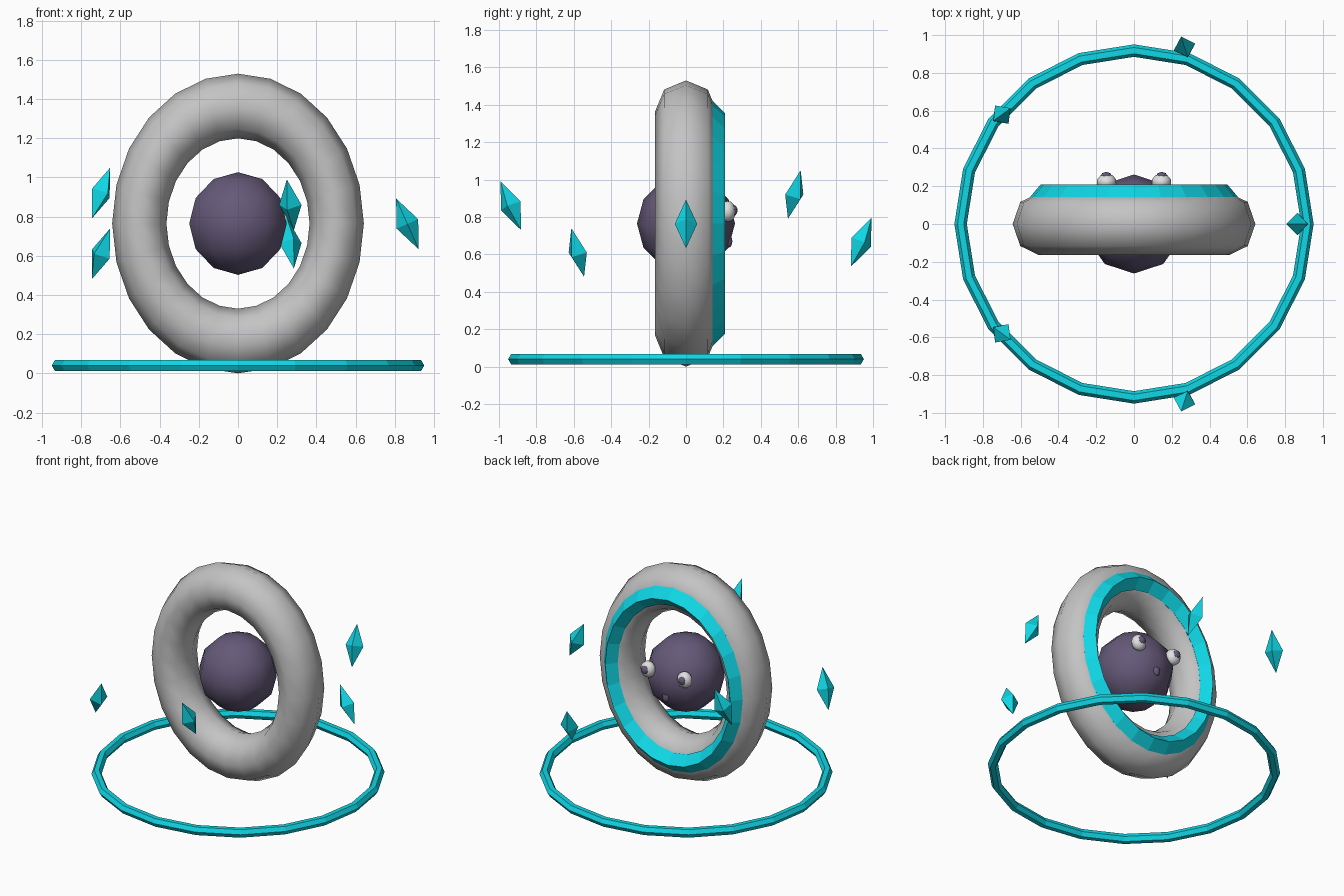
import bpy
import math
from mathutils import Matrix

if "Cube" in bpy.data.objects:
    bpy.data.objects.remove(bpy.data.objects["Cube"])


def material(name, rgb):
    m = bpy.data.materials.new(name)
    m.diffuse_color = (*rgb, 1.0)
    m.use_nodes = True
    m.node_tree.nodes["Principled BSDF"].inputs["Base Color"].default_value = m.diffuse_color
    return m


CYAN = material("glowing_cyan", (0.005, 0.68, 0.79))
GREY = material("stone_grey", (0.55, 0.55, 0.55))
PURPLE = material("dusk_purple", (0.13, 0.10, 0.19))
WHITE = material("eye_white", (0.75, 0.75, 0.75))

CENTRE_Z = 0.765


def finish(name, mat, smooth):
    ob = bpy.context.object
    ob.name = name
    ob.data.materials.append(mat)
    if smooth:
        bpy.ops.object.shade_smooth()
    return ob


def torus(name, mat, loc, major, minor, seg, sides, upright=False, smooth=False):
    bpy.ops.mesh.primitive_torus_add(
        location=loc, rotation=(math.pi / 2 if upright else 0, 0, 0),
        major_radius=major, minor_radius=minor,
        major_segments=seg, minor_segments=sides)
    ob = finish(name, mat, smooth)
    if upright:
        ob.scale.x = 0.84  # upright rings are narrower than tall
    return ob


def ball(name, mat, loc, size, seg, rings):
    bpy.ops.mesh.primitive_uv_sphere_add(
        segments=seg, ring_count=rings, radius=1, location=loc)
    ob = finish(name, mat, True)
    ob.scale = size
    return ob


# Upright oval ring, its cyan trim on the back, and the floor ring
torus("oval_ring", GREY, (0, 0, CENTRE_Z), 0.6, 0.165, 24, 8, True, True)
torus("ring_trim", CYAN, (0, 0.143, CENTRE_Z), 0.59, 0.065, 24, 4, True)
torus("floor_ring", CYAN, (0, 0, 0.04), 0.918, 0.033, 20, 6)

# Floating ball with a face looking to the back
ball("body", PURPLE, (0, 0, CENTRE_Z), (0.262,) * 3, 10, 6)
for side, sx in (("left", -1), ("right", 1)):
    ball(side + "_eye", WHITE, (sx * 0.145, 0.222, 0.83), (0.053, 0.045, 0.056), 10, 8)
    ball(side + "_pupil", PURPLE, (sx * 0.147, 0.252, 0.835), (0.03, 0.024, 0.03), 8, 6)
ball("mouth", PURPLE, (0, 0.228, 0.67), (0.027, 0.02, 0.034), 8, 6)

# Five tilted crystal shards circling the ring
for i, z in enumerate((0.763, 0.665, 0.92, 0.61, 0.86)):
    a = math.radians(72 * i)
    w, h = 0.06, 0.142
    verts = [(w, 0, 0), (0, w, 0), (-w, 0, 0), (0, -w, 0), (0, 0, h), (0, 0, -h)]
    faces = []
    for k in range(4):
        n = (k + 1) % 4
        faces += [(k, n, 4), (n, k, 5)]
    me = bpy.data.meshes.new("shard")
    me.from_pydata(verts, [], faces)
    me.materials.append(CYAN)
    ob = bpy.data.objects.new(f"shard_{i + 1}", me)
    bpy.context.collection.objects.link(ob)
    ob.matrix_world = (
        Matrix.Translation((0.865 * math.cos(a), 0.985 * math.sin(a) * 0.955 / 0.955, z))
        @ Matrix.Rotation(-a, 4, 'Z')
        @ Matrix.Rotation(math.radians(-24), 4, 'Y'))
